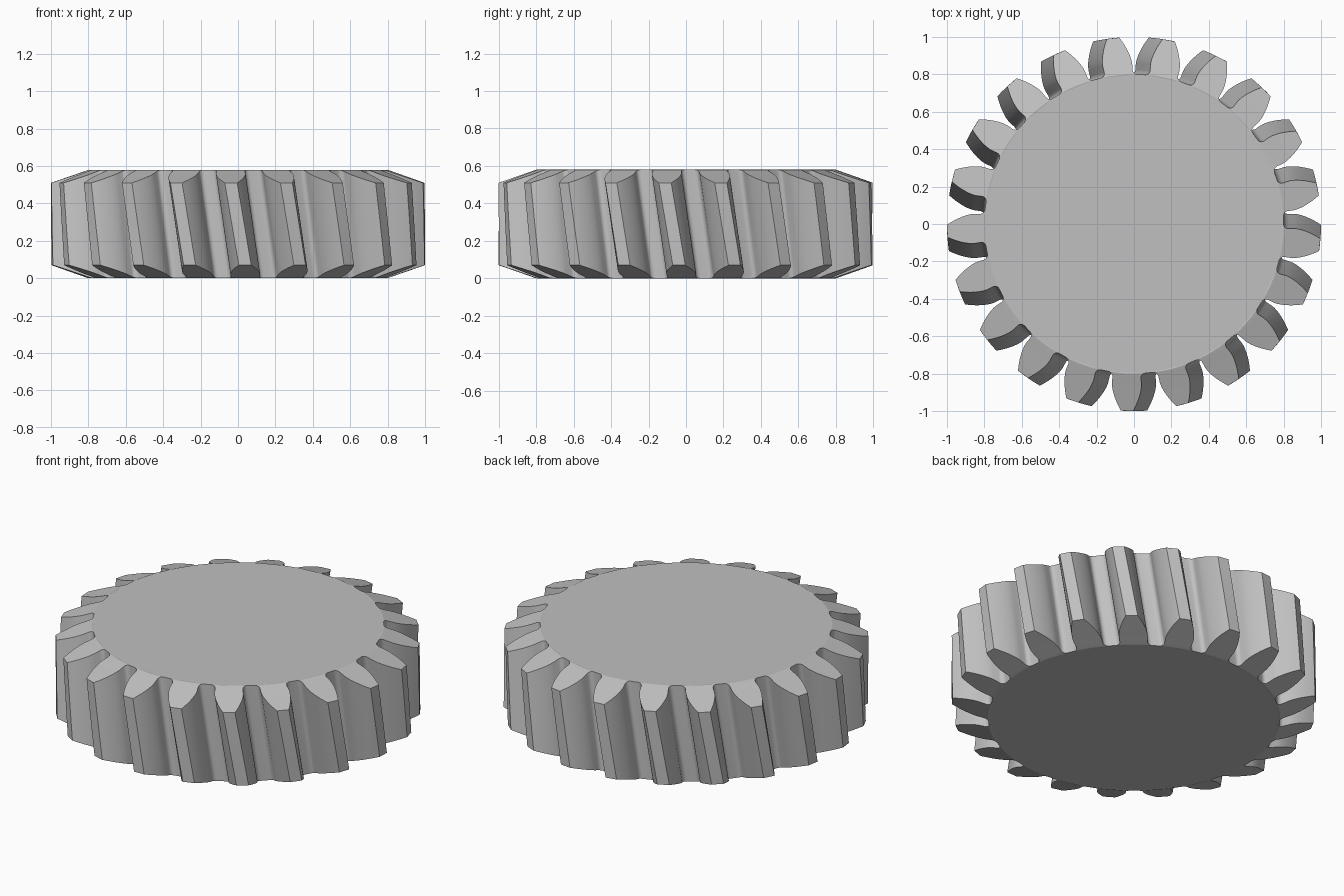
import bpy
import bmesh
from math import acos, tan, cos, sin, pi, radians

cube = bpy.data.objects.get("Cube")
if cube:
    bpy.data.objects.remove(cube, do_unlink=True)

TEETH = 21
HEIGHT = 0.58
ROOT, BASE, TIP = 0.80, 0.858, 1.0
FILLET = 0.025
BEVEL = 0.35        # drop of the conical end faces per unit of radius
TWIST = -0.17       # helix rotation per unit of height
LAYERS = 8
BASE_HALF = 0.0924  # half angle of a tooth at the base circle


def flank():
    """Radius and half angle pairs from the root fillet up to the tip."""
    pts = []
    for i in range(6):
        t = i / 5 * pi / 2
        pts.append((ROOT + FILLET * (1 - cos(t)),
                    BASE_HALF + FILLET / ROOT * (1 - sin(t))))
    for i in range(9):
        r = BASE + (TIP - BASE) * i / 8
        a = acos(BASE / r)
        pts.append((r, BASE_HALF - (tan(a) - a)))
    return pts


def place(bm, r, angle, z):
    a = angle + TWIST * (z - HEIGHT / 2)
    return bm.verts.new((r * cos(a), r * sin(a), z))


side = flank()
n = len(side)
bm = bmesh.new()

# Twisted columns of vertices around the outline
columns, centres = [], []
for k in range(TEETH):
    centre = -pi / 2 + k * 2 * pi / TEETH
    centres.append(centre)
    outline = [(r, centre - h) for r, h in side]
    outline += [(r, centre + h) for r, h in reversed(side)]
    for r, a in outline:
        low = BEVEL * (r - ROOT)
        high = HEIGHT - low
        columns.append([place(bm, r, a, low + (high - low) * j / LAYERS)
                        for j in range(LAYERS + 1)])

# Tooth flanks, tips and valleys
total = len(columns)
for i in range(total):
    a, b = columns[i], columns[(i + 1) % total]
    for j in range(LAYERS):
        bm.faces.new((a[j], b[j], b[j + 1], a[j + 1]))

# Flat discs and the conical tooth ends, top and bottom
for level, z in ((LAYERS, HEIGHT), (0, 0.0)):
    disc = []
    for k, centre in enumerate(centres):
        tooth = [c[level] for c in columns[k * 2 * n:(k + 1) * 2 * n]]
        half = side[0][1]
        arc = [place(bm, ROOT, centre + half * s, z) for s in (-0.5, 0, 0.5)]
        disc += [tooth[0], *arc, tooth[-1]]
        bm.faces.new((tooth[0], tooth[1], tooth[-2], tooth[-1], *reversed(arc)))
        for i in range(1, n - 1):
            bm.faces.new((tooth[i], tooth[i + 1], tooth[-2 - i], tooth[-1 - i]))
    bm.faces.new(disc)

bmesh.ops.recalc_face_normals(bm, faces=bm.faces)
mesh = bpy.data.meshes.new("helical_gear")
bm.to_mesh(mesh)
bm.free()
gear = bpy.data.objects.new("helical_gear", mesh)
bpy.context.collection.objects.link(gear)

# Plain grey metal
grey = bpy.data.materials.new("grey")
grey.use_nodes = True
colour = (0.53, 0.53, 0.53, 1)
grey.diffuse_color = colour
grey.node_tree.nodes["Principled BSDF"].inputs["Base Color"].default_value = colour
mesh.materials.append(grey)

bpy.ops.object.select_all(action="DESELECT")
gear.select_set(True)
bpy.context.view_layer.objects.active = gear
bpy.ops.object.shade_smooth_by_angle(angle=radians(19))
